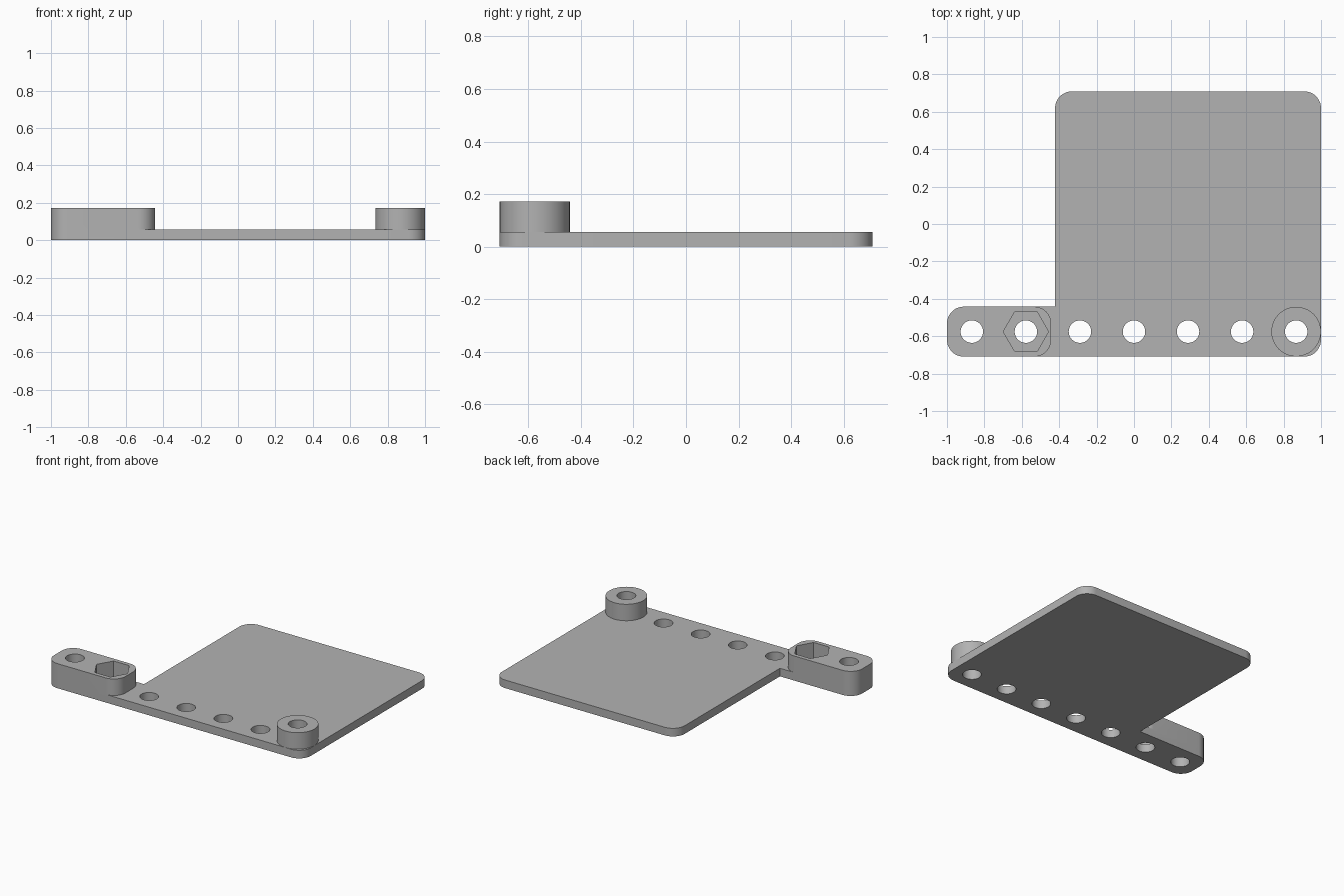
import bpy, bmesh, math
from mathutils import Vector

if "Cube" in bpy.data.objects:
    bpy.data.objects.remove(bpy.data.objects["Cube"])

BASE, TOP = 0.057, 0.173            # plate thickness, full height
FRONT, BACK, ARM_BACK = -0.709, 0.709, -0.442
HOLE_Y, PITCH, R = -0.5755, 0.289, 0.09

grey = bpy.data.materials.new("plain_grey")
grey.use_nodes = True
colour = (0.448, 0.448, 0.448, 1)
grey.diffuse_color = colour
grey.node_tree.nodes["Principled BSDF"].inputs["Base Color"].default_value = colour


def rounded(corners, steps=12):
    """Outline from (x, y, radius) right-angled corners, counter-clockwise."""
    pts = []
    for i, (x, y, r) in enumerate(corners):
        p = Vector((x, y))
        if r == 0:
            pts.append(p)
            continue
        a = (Vector(corners[i - 1][:2]) - p).normalized()
        b = (Vector(corners[(i + 1) % len(corners)][:2]) - p).normalized()
        for k in range(steps + 1):
            t = math.pi / 2 * k / steps
            pts.append(p + r * (a * (1 - math.sin(t)) + b * (1 - math.cos(t))))
    return pts


def circle(x, radius, sides=48):
    return [Vector((x + radius * math.cos(math.tau * k / sides),
                    HOLE_Y + radius * math.sin(math.tau * k / sides))) for k in range(sides)]


def prism(name, outline, z0, z1):
    bm = bmesh.new()
    face = bm.faces.new([bm.verts.new((p.x, p.y, z0)) for p in outline])
    out = bmesh.ops.extrude_face_region(bm, geom=[face])
    verts = [g for g in out["geom"] if isinstance(g, bmesh.types.BMVert)]
    bmesh.ops.translate(bm, verts=verts, vec=(0, 0, z1 - z0))
    bmesh.ops.recalc_face_normals(bm, faces=bm.faces)
    mesh = bpy.data.meshes.new(name)
    bm.to_mesh(mesh)
    bm.free()
    mesh.materials.append(grey)
    obj = bpy.data.objects.new(name, mesh)
    bpy.context.collection.objects.link(obj)
    return obj


def combine(target, tool, operation):
    bpy.context.view_layer.objects.active = target
    mod = target.modifiers.new("combine", "BOOLEAN")
    mod.operation, mod.solver, mod.object = operation, "EXACT", tool
    bpy.ops.object.modifier_apply(modifier=mod.name)
    bpy.data.objects.remove(tool)


# Flat plate with the side arm in one outline
plate = prism("mounting_plate", rounded([
    (-1, FRONT, R), (1, FRONT, R), (1, BACK, R), (-0.422, BACK, R),
    (-0.422, ARM_BACK, 0), (-1, ARM_BACK, R)]), 0, BASE)

# Raised arm block and round boss
arm = prism("arm_block", rounded([
    (-1, FRONT, R), (-0.443, FRONT, R), (-0.443, ARM_BACK, R), (-1, ARM_BACK, R)]), BASE, TOP)
boss = prism("round_boss", circle(3 * PITCH, 0.1325, 64), BASE, TOP)
combine(plate, arm, "UNION")
combine(plate, boss, "UNION")

# Hexagonal nut pocket and the row of through holes
combine(plate, prism("nut_pocket", circle(-2 * PITCH, 0.121, 6), BASE, TOP + 0.1), "DIFFERENCE")
for i in range(-3, 4):
    combine(plate, prism("hole", circle(i * PITCH, 0.06), -0.1, TOP + 0.1), "DIFFERENCE")

bpy.ops.object.select_all(action="DESELECT")
plate.select_set(True)
bpy.context.view_layer.objects.active = plate
bpy.ops.object.shade_smooth_by_angle(angle=math.radians(30))
